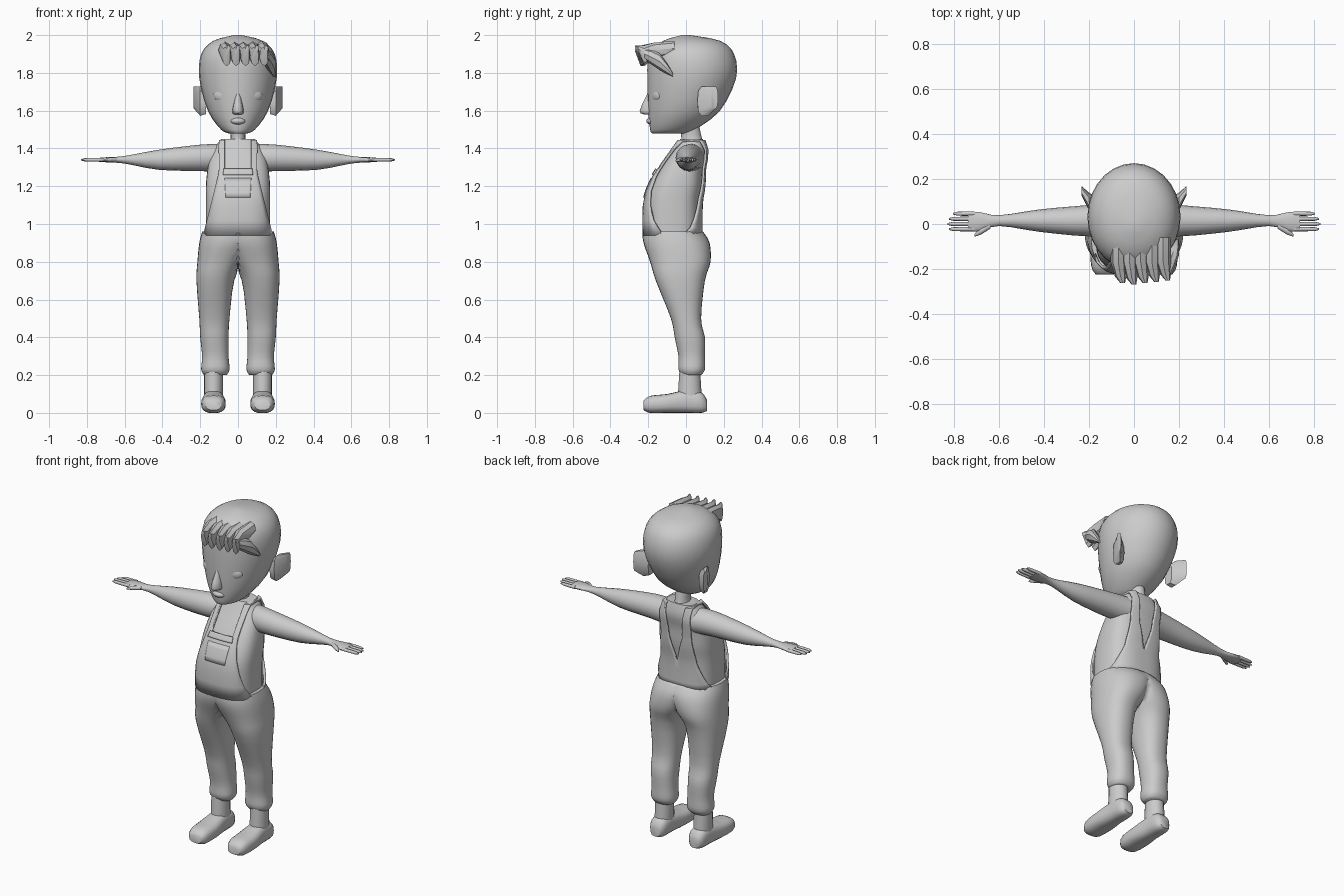
import bpy
import bmesh
import math

default_cube = bpy.data.objects.get("Cube")
if default_cube:
    bpy.data.objects.remove(default_cube, do_unlink=True)

grey = (.6, .6, .6, 1)
clay = bpy.data.materials.new("light_grey")
clay.use_nodes = True
clay.diffuse_color = grey
clay.node_tree.nodes["Principled BSDF"].inputs["Base Color"].default_value = grey


def finish(name, bm, mirror=False, thickness=0, sharp=50):
    """Turn a bmesh into a smooth object, optionally mirrored across x."""
    bmesh.ops.recalc_face_normals(bm, faces=bm.faces)
    mesh = bpy.data.meshes.new(name)
    bm.to_mesh(mesh)
    bm.free()
    mesh.materials.append(clay)
    part = bpy.data.objects.new(name, mesh)
    bpy.context.collection.objects.link(part)
    bpy.ops.object.select_all(action='DESELECT')
    part.select_set(True)
    bpy.context.view_layer.objects.active = part
    bpy.ops.object.shade_smooth_by_angle(angle=math.radians(sharp))
    if mirror:
        part.modifiers.new("mirror", 'MIRROR')
    if thickness:
        solid = part.modifiers.new("thickness", 'SOLIDIFY')
        solid.thickness = thickness
        solid.offset = 0
    return part


def blend(low, high, factor):
    return [a + (b - a) * factor for a, b in zip(low, high)]


def skin(bm, rows, closed):
    """Join neighbouring rows of vertices with quads."""
    for row, following in zip(rows, rows[1:]):
        count = len(row)
        for i in range(count if closed else count - 1):
            j = (i + 1) % count
            bm.faces.new((row[i], row[j], following[j], following[i]))


def smooth_keys(keys, steps):
    """Pass a flowing curve through a few key sections."""
    padded = [keys[0], *keys, keys[-1]]
    result = []
    for before, start, end, after in zip(padded, padded[1:], padded[2:], padded[3:]):
        for k in range(steps):
            t = k / steps
            result.append([
                b + t / 2 * (c - a + t * (2 * a - 5 * b + 4 * c - d + t * (3 * (b - c) + d - a)))
                for a, b, c, d in zip(before, start, end, after)])
    return result + [list(keys[-1])]


def rounded(angle, exponent):
    """Unit superellipse point."""
    return [math.copysign(abs(v) ** (2 / exponent), v)
            for v in (math.cos(angle), math.sin(angle))]


def loft(name, axis, keys, sides=24, exponent=2, steps=3, mirror=False, half=False, sharp=50):
    """Stack rounded sections: (position, centre, half size, centre, half size)."""
    bm = bmesh.new()
    rows = []
    for place, centre_a, size_a, centre_b, size_b in smooth_keys(keys, steps):
        row = []
        for i in range(sides):
            u, v = rounded(math.tau * i / sides, exponent)
            point = [centre_a + size_a * u, centre_b + size_b * v]
            point.insert("xyz".index(axis), place)
            if half:
                point[0] = max(point[0], 0)
            row.append(bm.verts.new(point))
        rows.append(row)
    skin(bm, rows, closed=True)
    bm.faces.new(rows[0])
    bm.faces.new(rows[-1])
    if half:
        # Remove the wall lying on the mirror plane
        wall = [f for f in bm.faces if all(v.co.x == 0 for v in f.verts)]
        bmesh.ops.delete(bm, geom=wall, context='FACES')
    return finish(name, bm, mirror, sharp=sharp)


def blob(name, location, scale, turn=0):
    bm = bmesh.new()
    bmesh.ops.create_uvsphere(bm, u_segments=16, v_segments=10, radius=1)
    part = finish(name, bm)
    part.location = location
    part.scale = scale
    part.rotation_euler.z = turn


# Head with the smooth hair cap
loft("head", 'z', [
    (1.48, 0, .05, -.09, .09), (1.5, 0, .09, -.07, .12),
    (1.6, 0, .16, -.01, .19), (1.77, 0, .205, .03, .235),
    (1.9, 0, .195, .03, .225), (1.97, 0, .13, .03, .15),
    (2, 0, .02, 0, .02)], sides=28)

# Face and ears
loft("nose", 'z', [
    (1.58, 0, .02, -.19, .03), (1.6, 0, .03, -.2, .045),
    (1.7, 0, .01, -.18, .02)], sides=12)
blob("lips", (0, -.18, 1.545), (.04, .03, .02))
for side, label in ((1, "left"), (-1, "right")):
    blob(label + "_eye", (side * .087, -.157, 1.68), (.046, .02, .033), side * .4)
loft("ears", 'x', [
    (.17, .09, .03, 1.64, .06), (.2, .1, .04, 1.65, .08), (.235, .15, .02, 1.67, .06)],
    sides=10, exponent=3, steps=1, mirror=True, sharp=35)

# Swept fringe
for i in range(5):
    x = .05 * i - .07
    back = abs(i - 1) * .006
    loft(f"fringe_tuft_{i + 1}", 'y', [
        (-.06, x, .034, 1.93, .04), (-.17, x, .034, 1.92, .04),
        (back - .24, x + .01, .025, 1.89, .055), (back - .27, x + .02, .01, 1.93, .015)],
        sides=8, steps=1, sharp=35)
loft("side_tuft", 'y', [
    (-.22, .14, .03, 1.9, .03), (-.14, .17, .03, 1.86, .045), (-.07, .19, .01, 1.79, .01)],
    sides=8, steps=2, sharp=35)

# Neck and shirt
loft("neck", 'z', [
    (1.41, 0, .06, .03, .07), (1.45, 0, .04, .03, .055), (1.52, 0, .04, .02, .05)], sides=16)
boxy = 2.8
torso = [
    (.9, 0, .17, -.07, .14), (1.1, 0, .17, -.07, .14), (1.2, 0, .17, -.05, .135),
    (1.3, 0, .16, -.02, .11), (1.38, 0, .14, .015, .09), (1.45, 0, .09, .03, .06)]
loft("shirt", 'z', torso, sides=32, exponent=boxy)
torso_rings = smooth_keys(torso, 3)


def torso_depth(x, z, facing, grow):
    """Depth of the shirt surface, pushed outwards by grow."""
    for low, high in zip(torso_rings, torso_rings[1:]):
        if z <= high[0]:
            break
    ring = blend(low, high, (z - low[0]) / (high[0] - low[0]))
    width, centre, depth = ring[2:]
    ratio = min(abs(x) / (width + grow), 1)
    return centre + facing * (depth + grow) * (1 - ratio ** boxy) ** (1 / boxy)


def cloth(name, panels, grow, across=8, steps=4):
    """Mirrored strip over the shirt; each panel lists (height, inner edge, outer edge)."""
    bm = bmesh.new()
    rows = []
    for facing, keys in panels:
        edges = [blend(a, b, k / steps) for a, b in zip(keys, keys[1:]) for k in range(steps)]
        for z, inner, outer in edges + [keys[-1]]:
            row = []
            for i in range(across + 1):
                x = inner + (outer - inner) * i / across
                row.append(bm.verts.new((x, torso_depth(x, z, facing, grow), z)))
            rows.append(row)
    skin(bm, rows, closed=False)
    finish(name, bm, mirror=True, thickness=.012, sharp=40)


# Overalls: bib, shoulder straps and back panel, with hem and pocket
front, rear = -1, 1
cloth("bib_and_straps", [
    (front, [(.94, 0, .18), (1.25, 0, .105), (1.285, 0, .1), (1.29, .07, .1), (1.44, .07, .1)]),
    (rear, [(1.44, .065, .1), (1.25, .045, .1), (1.1, 0, .12), (.94, 0, .18)])], .013)
cloth("bib_hem", [(front, [(1.26, 0, .08), (1.29, 0, .075)])], .022)
cloth("bib_pocket", [(front, [(1.14, 0, .065), (1.24, 0, .07)])], .016)

# Overalls: hips, legs and gathered cuffs
loft("trousers", 'z', [
    (.96, 0, .19, -.07, .16), (.9, .04, .165, -.05, .175), (.8, .09, .125, -.03, .16),
    (.7, .12, .1, -.03, .13), (.5, .125, .08, 0, .08), (.4, .125, .075, .02, .08),
    (.3, .12, .07, .03, .07), (.23, .12, .075, .03, .07), (.2, .12, .06, .03, .05)],
    sides=32, exponent=2.3, mirror=True, half=True, sharp=60)

# Ankles and shoes
loft("socks", 'z', [
    (.06, .13, .05, .02, .065), (.22, .13, .05, .02, .055)], sides=16, mirror=True)
loft("shoes", 'y', [
    (-.225, .13, .04, .04, .025), (-.19, .13, .06, .045, .045), (-.1, .13, .065, .05, .05),
    (0, .13, .055, .06, .06), (.08, .13, .05, .055, .055), (.11, .13, .03, .04, .03)],
    sides=20, exponent=2.6, mirror=True)

# Arms and hands
loft("arms", 'x', [
    (.07, .03, .07, 1.35, .075), (.2, .015, .07, 1.35, .07), (.42, .015, .05, 1.34, .053),
    (.6, .015, .024, 1.34, .02), (.69, .01, .043, 1.34, .014), (.74, .01, .04, 1.34, .01)],
    sides=16, mirror=True)
for i, name in enumerate(("index", "middle", "ring", "little")):
    y = .023 * (i - 1)
    tip = .83 - .006 * (i - 1) ** 2
    loft(name + "_fingers", 'x', [
        (.71, y, .01, 1.34, .01), (tip - .02, y, .009, 1.34, .009), (tip, y, .004, 1.34, .004)],
        sides=8, steps=1, mirror=True)
loft("thumbs", 'x', [
    (.64, -.005, .015, 1.34, .012), (.68, -.03, .016, 1.34, .012), (.71, -.05, .006, 1.335, .005)],
    sides=8, steps=2, mirror=True)
